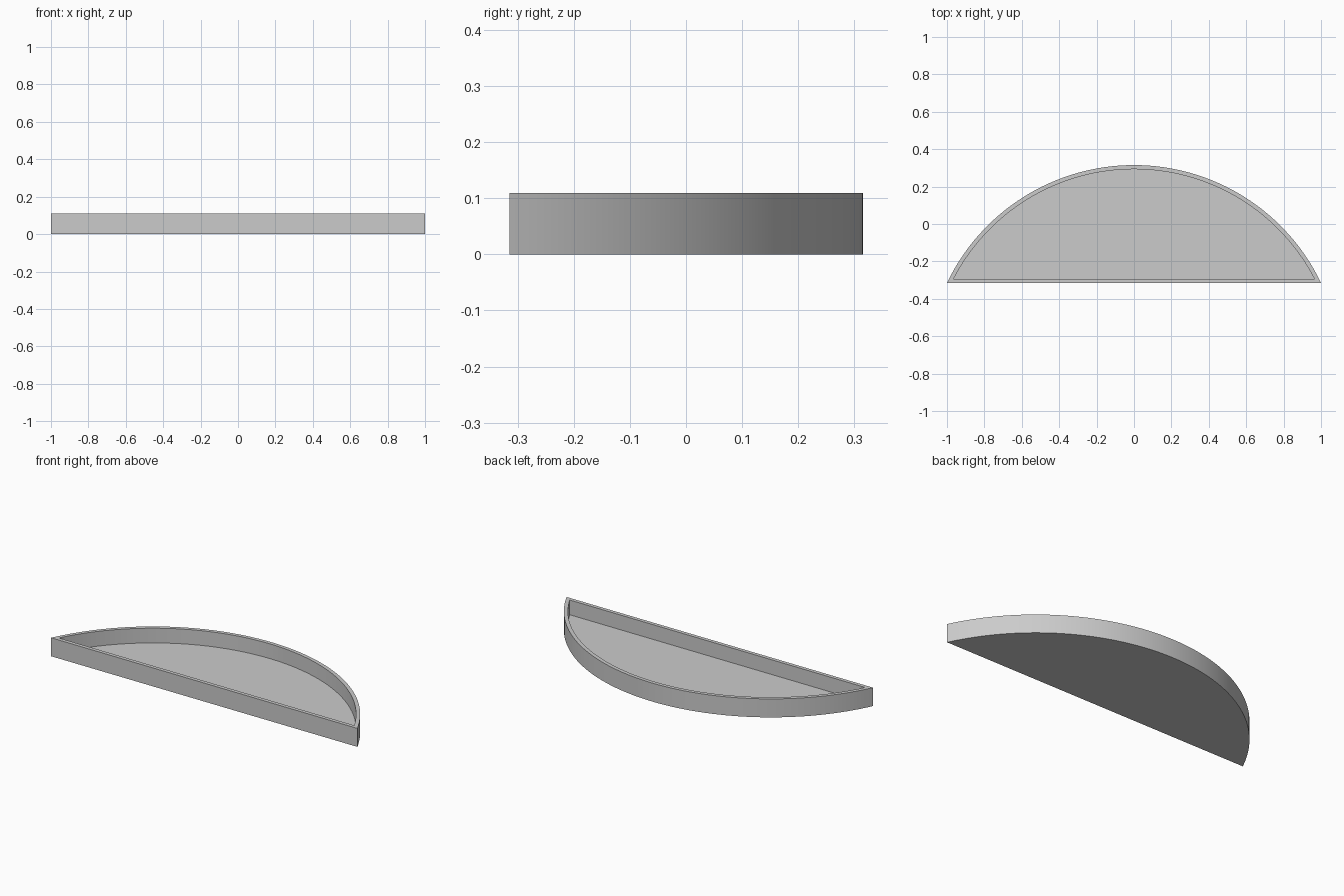
import bpy, bmesh, math

cube = bpy.data.objects.get("Cube")
if cube:
    bpy.data.objects.remove(cube, do_unlink=True)

HEIGHT, FLOOR, WALL = 0.109, 0.022, 0.022
FRONT, BACK = -0.315, 0.315
RADIUS = (1 + (BACK - FRONT) ** 2) / (2 * (BACK - FRONT))
CENTRE = BACK - RADIUS
SEGMENTS = 64

grey = bpy.data.materials.new("light grey")
grey.use_nodes = True
colour = (0.6, 0.6, 0.6, 1)
grey.diffuse_color = colour
grey.node_tree.nodes["Principled BSDF"].inputs["Base Color"].default_value = colour


def segment_outline(inset):
    """Circular segment: an arc closed by a straight front edge."""
    r = RADIUS - inset
    half = math.acos((FRONT + inset - CENTRE) / r)
    angles = [half * (1 - 2 * i / SEGMENTS) for i in range(SEGMENTS + 1)]
    return [(r * math.sin(a), CENTRE + r * math.cos(a)) for a in angles]


bm = bmesh.new()


def ring(inset, z):
    return [bm.verts.new((x, y, z)) for x, y in segment_outline(inset)]


# Outer wall, rim, inner wall, then base and tray floor
rings = [ring(0, 0), ring(0, HEIGHT), ring(WALL, HEIGHT), ring(WALL, FLOOR)]
for lower, upper in zip(rings, rings[1:]):
    for i in range(len(lower)):
        j = (i + 1) % len(lower)
        bm.faces.new((lower[i], lower[j], upper[j], upper[i]))
bm.faces.new(rings[0])
bm.faces.new(rings[-1])
bmesh.ops.recalc_face_normals(bm, faces=bm.faces)

mesh = bpy.data.meshes.new("tray")
bm.to_mesh(mesh)
bm.free()
mesh.materials.append(grey)
tray = bpy.data.objects.new("tray", mesh)
bpy.context.collection.objects.link(tray)

# Smooth arc with crisp corners
bpy.ops.object.select_all(action="DESELECT")
tray.select_set(True)
bpy.context.view_layer.objects.active = tray
bpy.ops.object.shade_smooth_by_angle(angle=math.radians(30))
